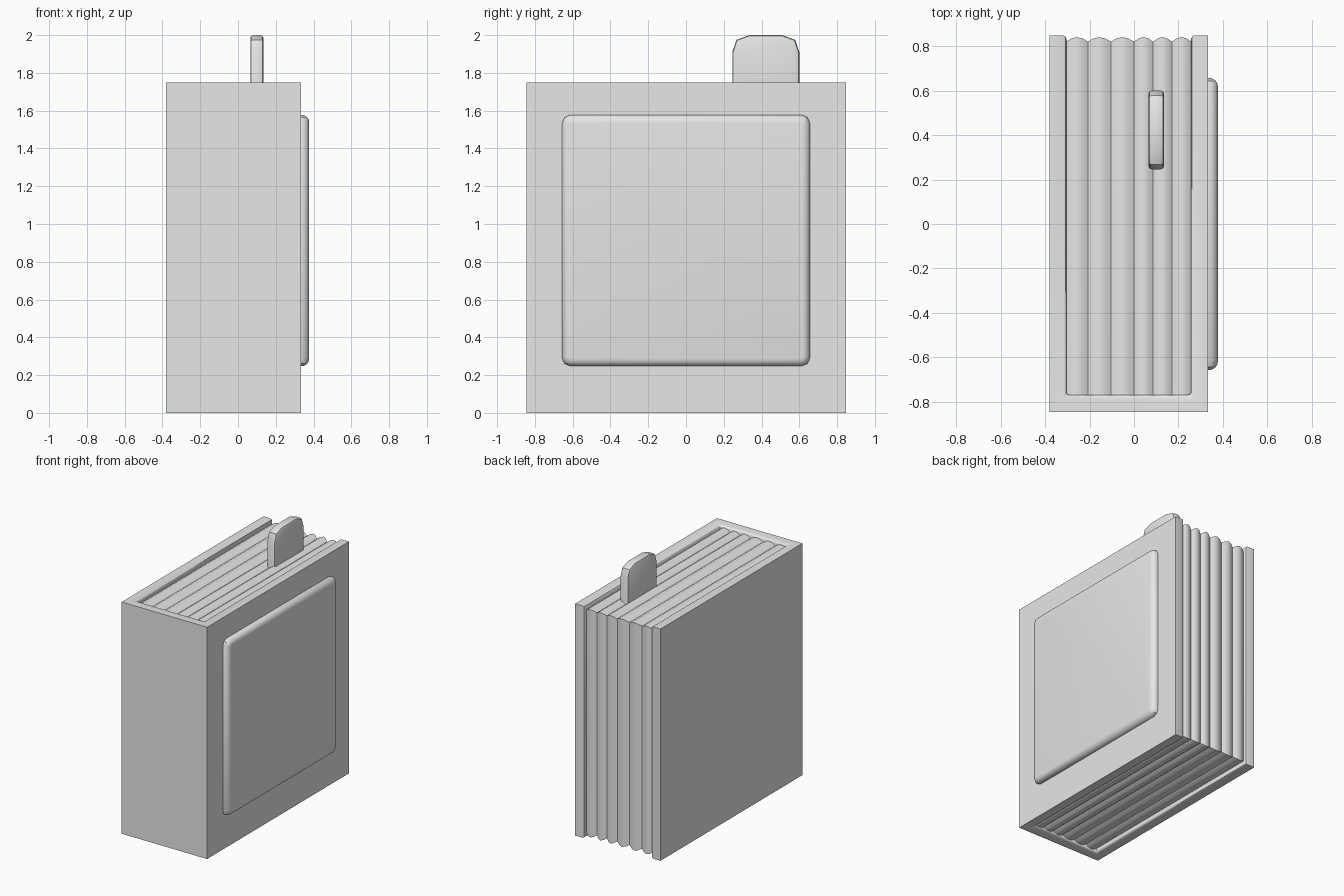
import bpy, bmesh, math

if "Cube" in bpy.data.objects:
    bpy.data.objects.remove(bpy.data.objects["Cube"], do_unlink=True)

grey = bpy.data.materials.new("plain_grey")
grey.use_nodes = True
grey.diffuse_color = (0.8, 0.8, 0.8, 1)
grey.node_tree.nodes["Principled BSDF"].inputs["Base Color"].default_value = (0.8, 0.8, 0.8, 1)


def finish(name, bm, angle=35):
    """Turn a bmesh into a smooth shaded object with sharp edges kept."""
    bmesh.ops.recalc_face_normals(bm, faces=bm.faces[:])
    mesh = bpy.data.meshes.new(name)
    bm.to_mesh(mesh)
    bm.free()
    mesh.materials.append(grey)
    obj = bpy.data.objects.new(name, mesh)
    bpy.context.collection.objects.link(obj)
    bpy.ops.object.select_all(action='DESELECT')
    obj.select_set(True)
    bpy.context.view_layer.objects.active = obj
    bpy.ops.object.shade_smooth_by_angle(angle=math.radians(angle))
    return obj


def prism(outline, direction):
    """Extrude a closed outline of 3D points along a direction."""
    bm = bmesh.new()
    face = bm.faces.new([bm.verts.new(p) for p in outline])
    new = bmesh.ops.extrude_face_region(bm, geom=[face])["geom"]
    moved = [v for v in new if isinstance(v, bmesh.types.BMVert)]
    bmesh.ops.translate(bm, verts=moved, vec=direction)
    return bm


def bevel(bm, edges, width, segments):
    bmesh.ops.bevel(bm, geom=edges, offset=width, segments=segments,
                    profile=0.5, affect='EDGES', clamp_overlap=True)


# Cover: two boards joined by a spine, open at the back, top and bottom
HEIGHT = 1.75
left, right, front, back, board = -0.38, 0.333, -0.845, 0.848, 0.076
u_shape = [(left, front), (right, front), (right, back), (right - board, back),
           (right - board, front + board), (left + board, front + board),
           (left + board, back), (left, back)]
bm = prism([(x, y, 0) for x, y in u_shape], (0, 0, HEIGHT))
inner = [e for e in bm.edges
         if all(left + 0.01 < v.co.x < right - 0.01 and v.co.y > front + 0.01 for v in e.verts)]
bevel(bm, inner, 0.015, 2)
finish("cover", bm)

# Pages: one block with a shallow bulge for every bundle of sheets
valleys = [-0.305, -0.207, -0.104, 0.0, 0.086, 0.17, 0.258]
STEPS = 4
stations = []
for a, b in zip(valleys, valleys[1:]):
    for i in range(STEPS):
        t = i / STEPS
        stations.append((a + (b - a) * t, 0.02 * math.sin(math.pi * t)))
stations.append((valleys[-1], 0))
bm = bmesh.new()
rings = []
for x, bulge in stations:
    y0, y1, z0, z1 = -0.79, 0.82 + bulge, 0.035 - bulge, 1.715 + bulge
    rings.append([bm.verts.new((x, y, z)) for y, z in
                  ((y0, z0), (y1, z0), (y1, z1), (y0, z1))])
for r, s in zip(rings, rings[1:]):
    for i in range(4):
        j = (i + 1) % 4
        bm.faces.new((r[i], r[j], s[j], s[i]))
bm.faces.new(rings[0])
bm.faces.new(rings[-1])
finish("pages", bm)

# Raised panel on the left board, with cut corners and a rounded rim
y, z0, z1, c = 0.657, 0.247, 1.578, 0.045
k = c * 0.3
corner = [(0, c), (k, k), (c, 0)]
outline = [(0.3, -y + u, z0 + v) for u, v in corner]
outline += [(0.3, y - u, z0 + v) for u, v in reversed(corner)]
outline += [(0.3, y - u, z1 - v) for u, v in corner]
outline += [(0.3, -y + u, z1 - v) for u, v in reversed(corner)]
bm = prism(outline, (0.077, 0, 0))
bevel(bm, [e for e in bm.edges if all(v.co.x > 0.35 for v in e.verts)], 0.04, 4)
finish("cover_panel", bm)

# Bookmark tab standing out of the pages
tab = [(0.245, 1.5), (0.6, 1.5), (0.6, 1.91), (0.578, 1.975), (0.51, 2.0),
       (0.335, 2.0), (0.267, 1.975), (0.245, 1.91)]
bm = prism([(0.065, y, z) for y, z in tab], (0.07, 0, 0))
bevel(bm, [e for e in bm.edges if abs(e.verts[0].co.x - e.verts[1].co.x) < 0.01], 0.016, 2)
finish("bookmark", bm)
